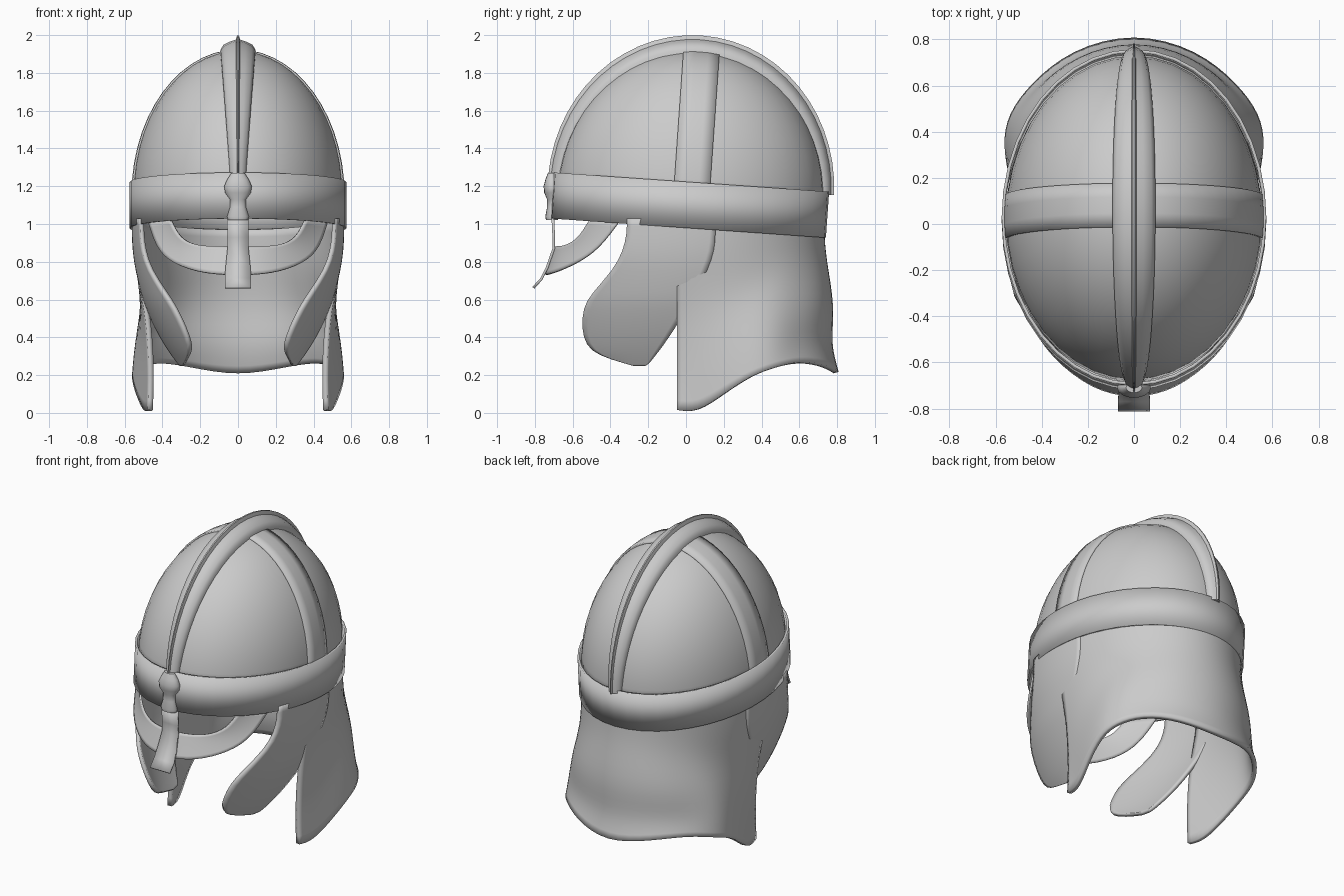
import bpy, math
from mathutils import Matrix, Vector

cube = bpy.data.objects.get("Cube")
if cube:
    bpy.data.objects.remove(cube)

steel = bpy.data.materials.new("grey steel")
steel.use_nodes = True
GREY = (0.6, 0.6, 0.6, 1)
steel.diffuse_color = GREY
steel.node_tree.nodes["Principled BSDF"].inputs["Base Color"].default_value = GREY

# Skull frame: tipped slightly backwards
TILT = Matrix.Translation((0, 0.02, 1.1)) @ Matrix.Rotation(math.radians(-4), 4, 'X')
A, B, H, BASE = 0.55, 0.70, 0.76, 0.05   # dome half width, half length, height, base


def grid_object(name, rows, closed=False, cap=False, frame=None, mirror=False,
                subdiv=0, thick=0.0, angle=40):
    """Skin rows of points with quads, then add modifiers and smooth shading."""
    n = len(rows[0])
    verts = [Vector(p) for row in rows for p in row]
    if frame:
        verts = [frame @ v for v in verts]
    faces = []
    for r in range(len(rows) - 1):
        for c in range(n if closed else n - 1):
            d = (c + 1) % n
            faces.append((r * n + c, r * n + d, (r + 1) * n + d, (r + 1) * n + c))
    if cap:
        faces.append(tuple(reversed(range(n))))
        faces.append(tuple(range((len(rows) - 1) * n, len(rows) * n)))
    mesh = bpy.data.meshes.new(name)
    mesh.from_pydata(verts, [], faces)
    mesh.validate()
    mesh.materials.append(steel)
    obj = bpy.data.objects.new(name, mesh)
    bpy.context.collection.objects.link(obj)
    bpy.ops.object.select_all(action='DESELECT')
    obj.select_set(True)
    bpy.context.view_layer.objects.active = obj
    bpy.ops.object.mode_set(mode='EDIT')
    bpy.ops.mesh.select_all(action='SELECT')
    bpy.ops.mesh.remove_doubles(threshold=0.0005)
    bpy.ops.mesh.normals_make_consistent(inside=False)
    bpy.ops.object.mode_set(mode='OBJECT')
    if mirror:
        obj.modifiers.new("Mirror", 'MIRROR')
    if subdiv:
        sub = obj.modifiers.new("Subdivision", 'SUBSURF')
        sub.levels = sub.render_levels = subdiv
        sub.boundary_smooth = 'PRESERVE_CORNERS'
    if thick:
        sol = obj.modifiers.new("Solidify", 'SOLIDIFY')
        sol.thickness, sol.offset = thick, 0
    bpy.ops.object.shade_smooth_by_angle(angle=math.radians(angle))
    return obj


def ring(a, b, z, n=40):
    return [(a * math.cos(math.tau * i / n), b * math.sin(math.tau * i / n), z)
            for i in range(n)]


def blend(p, q, t):
    return tuple(Vector(p).lerp(Vector(q), t))


# Skull dome
dome_rows = [ring(A * math.cos(t), B * math.sin(math.pi / 2 - t), BASE + H * math.sin(t))
             for t in (math.pi / 2 * i / 14 for i in range(15))]
grid_object("dome", dome_rows, closed=True, frame=TILT, thick=0.012)

# Brow band
grid_object("brow_band", [ring(0.567, 0.724, -0.122), ring(0.567, 0.724, 0.122)],
            closed=True, frame=TILT, thick=0.014)

# Raised strap over the dome from side to side
strap = []
for y in (-0.09, -0.03, 0.04, 0.10):
    k = math.sqrt(1 - (y / B) ** 2)
    strap.append([((A + 0.008) * k * math.cos(t), y, BASE + (H + 0.008) * k * math.sin(t))
                  for t in (math.pi * i / 28 for i in range(29))])
grid_object("cross_strap", strap, frame=TILT, thick=0.014)

# Crest: rounded body with a thin fin, swept front to back
half = [(1, -0.25), (1, 0.15), (0.82, 0.45), (0.45, 0.64), (0.12, 0.75), (0.05, 1)]
section = half + [(-x, h) for x, h in reversed(half)]
crest = []
for i in range(29):
    t = math.radians(4 + 172 * i / 28)
    c, s = math.cos(t), math.sin(t)
    out = Vector((0, -c / B, s / H)).normalized()
    base = Vector((0, -B * c, BASE + H * s))
    width, height = 0.038 + 0.055 * s, 0.058 + 0.032 * s
    crest.append([base + out * h * height + Vector((x * width, 0, 0)) for x, h in section])
grid_object("crest", crest, closed=True, cap=True, frame=TILT)

# Turned knob at the foot of the crest
profile = [(0.052, 1.02), (0.058, 1.04), (0.042, 1.09), (0.042, 1.13), (0.068, 1.165),
           (0.073, 1.2), (0.058, 1.235), (0.035, 1.27)]
knob = [[(x, y - 0.71, z) for x, y, z in ring(r, r * 0.6, z, 16)] for r, z in profile]
grid_object("crest_knob", knob, closed=True, cap=True)

# Nose guard
nose_path = [(0.058, -0.705, 1.03), (0.056, -0.70, 0.93), (0.056, -0.70, 0.87),
             (0.066, -0.735, 0.77), (0.07, -0.765, 0.71), (0.07, -0.808, 0.662)]
grid_object("nose_guard", [[(-w, y, z), (w, y, z)] for w, y, z in nose_path], thick=0.014)

# Eye guard: U-shaped plate beneath each eye
inner = [(0, -0.695, 0.88), (0.12, -0.675, 0.88), (0.22, -0.63, 0.885),
         (0.31, -0.565, 0.925), (0.355, -0.51, 1.02)]
outer = [(0, -0.755, 0.73), (0.18, -0.715, 0.735), (0.35, -0.58, 0.79),
         (0.43, -0.46, 0.87), (0.475, -0.35, 1.02)]
eye_rows = [[blend(p, q, t) for p, q in zip(inner, outer)] for t in (0, 0.5, 1)]
grid_object("eye_guard", eye_rows, mirror=True, subdiv=2, thick=0.012)

# Cheek guards: height, front edge, back edge
cheek = [(1.03, -0.31, 0.155), (0.95, -0.31, 0.155), (0.86, -0.33, 0.15),
         (0.76, -0.38, 0.115), (0.63, -0.50, 0.05), (0.56, -0.54, 0.01),
         (0.45, -0.548, -0.06), (0.36, -0.525, -0.12), (0.31, -0.46, -0.16),
         (0.27, -0.33, -0.19), (0.253, -0.27, -0.215)]


def cheek_point(y, z):
    drop = max(0, 0.95 - z)
    return (0.56 * math.sqrt(1 - (y / 0.8) ** 2) - 0.48 * drop ** 2 - 0.008, y, z)


cheek_rows = [[cheek_point(f + (b - f) * i / 8, z) for i in range(9)] for z, f, b in cheek]
grid_object("cheek_guards", cheek_rows, mirror=True, subdiv=1, thick=0.022)

# Neck guard: half rings from the middle of the back to the front edge
top = [(0.545 * math.sin(t), 0.02 + 0.705 * math.cos(t), 0.97 + 0.07 * (1 - math.cos(t)))
       for t in (math.radians(95.5) * i / 7 for i in range(8))]
upper = [(x, y * 1.01, 0.82) for x, y, z in top]
middle = [(0, 0.80, 0.56), (0.26, 0.73, 0.56), (0.41, 0.59, 0.56), (0.495, 0.44, 0.56),
          (0.505, 0.3, 0.56), (0.505, 0.18, 0.55), (0.495, 0.06, 0.54), (0.475, -0.045, 0.54)]
lower = [(0, 0.775, 0.36), (0.26, 0.70, 0.38), (0.42, 0.57, 0.38), (0.525, 0.46, 0.36),
         (0.545, 0.34, 0.32), (0.525, 0.19, 0.27), (0.49, 0.06, 0.22), (0.455, -0.045, 0.22)]
hem = [(0, 0.82, 0.195), (0.27, 0.745, 0.25), (0.44, 0.60, 0.275), (0.535, 0.47, 0.24),
       (0.555, 0.35, 0.20), (0.53, 0.20, 0.10), (0.485, 0.06, 0.0), (0.465, -0.045, 0.015)]
grid_object("neck_guard", [top, upper, middle, lower, hem], mirror=True, subdiv=2,
            thick=0.028, angle=50)
